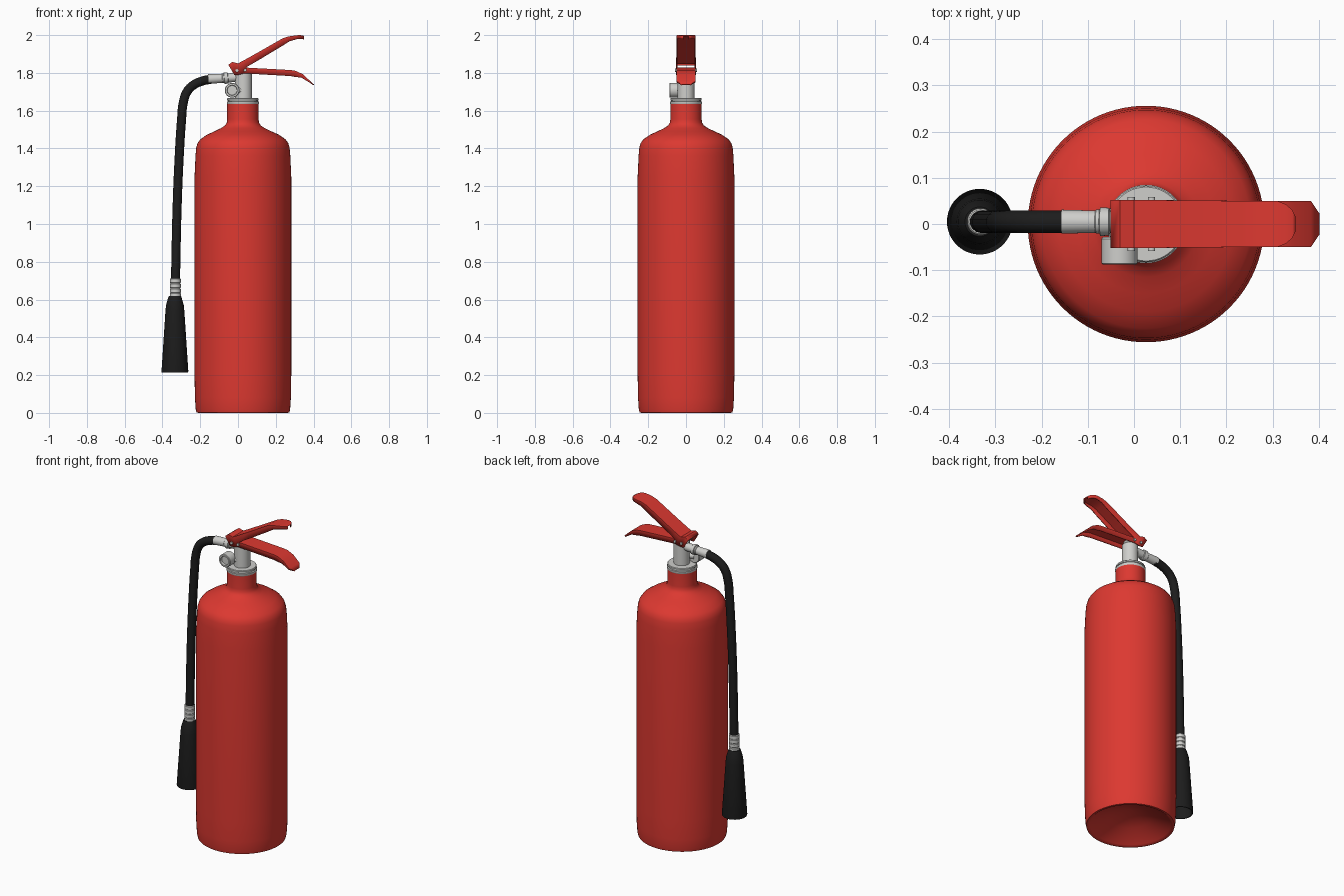
import bpy, bmesh, math
from mathutils import Matrix, Vector


def material(name, rgb):
    m = bpy.data.materials.new(name)
    m.diffuse_color = (*rgb, 1)
    return m


RED = material("red paint", (0.72, 0.04, 0.03))
GREY = material("light grey metal", (0.62, 0.62, 0.60))
BLACK = material("black rubber", (0.012, 0.012, 0.012))


def add_object(name, bm, mat, angle=35):
    me = bpy.data.meshes.new(name)
    bm.to_mesh(me)
    bm.free()
    me.materials.append(mat)
    ob = bpy.data.objects.new(name, me)
    bpy.context.collection.objects.link(ob)
    bpy.ops.object.select_all(action='DESELECT')
    ob.select_set(True)
    bpy.context.view_layer.objects.active = ob
    bpy.ops.object.shade_smooth_by_angle(angle=math.radians(angle))
    return ob


def lathe(name, profile, mat, origin=(0, 0, 0), axis=(0, 0, 1), n=48, angle=35):
    """Turn (radius, height) points around an axis."""
    bm = bmesh.new()
    rings = []
    for r, h in profile:
        if r == 0:
            rings.append([bm.verts.new((0, 0, h))] * n)
        else:
            rings.append([bm.verts.new((r * math.cos(2 * math.pi * i / n),
                                        r * math.sin(2 * math.pi * i / n), h)) for i in range(n)])
    for a, b in zip(rings, rings[1:]):
        for i in range(n):
            j = (i + 1) % n
            quad = list(dict.fromkeys([a[i], a[j], b[j], b[i]]))
            if len(quad) > 2:
                bm.faces.new(quad)
    bmesh.ops.recalc_face_normals(bm, faces=bm.faces[:])
    rot = Vector((0, 0, 1)).rotation_difference(Vector(axis)).to_matrix().to_4x4()
    bm.transform(Matrix.Translation(origin) @ rot)
    return add_object(name, bm, mat, angle)


def rod(name, r, start, end, mat, n=32):
    d = Vector(end) - Vector(start)
    return lathe(name, [(0, 0), (r, 0), (r, d.length), (0, d.length)], mat, start, d.normalized(), n)


def channel(name, stations, mat):
    """Pressed-metal channel: (top x, top z, bottom x, bottom z, half width) per station."""
    bm = bmesh.new()
    rows = [[bm.verts.new(p) for p in ((xb, -w, zb), (xt, -w, zt), (xt, w, zt), (xb, w, zb))]
            for xt, zt, xb, zb, w in stations]
    for a, b in zip(rows, rows[1:]):
        for k in range(3):
            bm.faces.new((a[k], b[k], b[k + 1], a[k + 1]))
    ob = add_object(name, bm, mat, 30)
    s = ob.modifiers.new("sheet thickness", 'SOLIDIFY')
    s.thickness = 0.006
    s.offset = -1
    return ob


CX = 0.026   # cylinder axis
HY = 0.005   # hose plane
HX = -0.334  # horn axis

# Pressure cylinder with recessed base, shoulder and neck
lathe("cylinder_body", [
    (0, 0.10), (0.12, 0.055), (0.225, 0.008), (0.235, 0), (0.246, 0.002), (0.25, 0.02),
    (0.254, 0.08), (0.256, 0.2), (0.256, 1.25), (0.251, 1.36), (0.247, 1.405), (0.240, 1.428),
    (0.226, 1.448), (0.19, 1.473), (0.15, 1.491), (0.115, 1.508), (0.094, 1.522),
    (0.085, 1.537), (0.083, 1.555), (0.083, 1.638), (0, 1.638)], RED, (CX, 0, 0), n=96, angle=50)

# Neck collar and valve
lathe("neck_collar", [(0, 1.634), (0.083, 1.634), (0.085, 1.637), (0.085, 1.648), (0.079, 1.650),
                      (0.079, 1.653), (0.083, 1.655), (0.083, 1.663), (0.080, 1.667), (0, 1.667)],
      GREY, (CX, 0, 0))
lathe("valve_body", [(0, 1.66), (0.045, 1.66), (0.045, 1.80), (0.04, 1.806), (0.036, 1.806),
                     (0.036, 1.821), (0, 1.821)], GREY, (CX + 0.003, 0, 0))

# Pressure gauge with sunken dial
lathe("pressure_gauge", [(0, 0), (0.036, 0), (0.039, 0.004), (0.039, 0.057), (0.036, 0.060),
                         (0.027, 0.060), (0.025, 0.048), (0, 0.048)],
      GREY, (-0.031, -0.028, 1.708), (0, -1, 0))
rod("gauge_stem", 0.018, (0.03, -0.02, 1.708), (-0.031, -0.04, 1.708), GREY)

# Hose outlet, nut and ferrule
lathe("hose_outlet", [(0, 0), (0.024, 0), (0.024, 0.075), (0.030, 0.077), (0.031, 0.096),
                      (0.026, 0.098), (0.026, 0.105), (0.024, 0.107), (0.026, 0.180), (0, 0.180)],
      GREY, (0.023, HY, 1.778), (-1, 0, -0.06))

# Hose
cu = bpy.data.curves.new("hose", 'CURVE')
cu.dimensions = '3D'
cu.bevel_depth = 0.0245
cu.bevel_resolution = 5
cu.resolution_u = 10
cu.use_fill_caps = True
path = [(-0.14, 1.767), (-0.185, 1.758), (-0.235, 1.736), (-0.270, 1.70), (-0.290, 1.64),
        (-0.299, 1.55), (-0.310, 1.38), (-0.322, 1.10), (-0.331, 0.70)]
sp = cu.splines.new('BEZIER')
sp.bezier_points.add(len(path) - 1)
for p, (x, z) in zip(sp.bezier_points, path):
    p.co = (x, HY, z)
    p.handle_left_type = p.handle_right_type = 'AUTO'
cu.materials.append(BLACK)
bpy.context.collection.objects.link(bpy.data.objects.new("hose", cu))

# Ribbed hose coupling
ribs = [(0, 0.61)]
for i in range(4):
    z = 0.61 + i * 0.0255
    ribs += [(0.026, z), (0.029, z + 0.003), (0.029, z + 0.021), (0.026, z + 0.0245)]
lathe("hose_coupling", ribs + [(0, ribs[-1][1])], GREY, (HX + 0.002, HY, 0))

# Discharge horn, hollow below
lathe("discharge_horn", [(0, 0.618), (0.032, 0.618), (0.035, 0.612), (0.047, 0.570), (0.050, 0.54),
                         (0.071, 0.22), (0.070, 0.215), (0.065, 0.215), (0.044, 0.54), (0, 0.56)],
      BLACK, (HX, HY, 0))

# Squeeze lever (upper)
channel("squeeze_lever", [
    (-0.051, 1.843, -0.020, 1.790, 0.052), (-0.030, 1.858, 0.005, 1.790, 0.052),
    (0.000, 1.850, 0.034, 1.797, 0.052), (0.030, 1.866, 0.047, 1.832, 0.052),
    (0.100, 1.905, 0.115, 1.871, 0.051), (0.235, 1.982, 0.246, 1.950, 0.050),
    (0.268, 1.993, 0.272, 1.967, 0.050), (0.310, 1.999, 0.310, 1.978, 0.050),
    (0.330, 2.000, 0.330, 1.980, 0.042), (0.343, 1.998, 0.343, 1.979, 0.030),
    (0.350, 1.996, 0.350, 1.978, 0.015)], RED)

# Carry handle (lower)
channel("carry_handle", [
    (0.000, 1.828, 0.000, 1.792, 0.050), (0.040, 1.828, 0.040, 1.797, 0.050),
    (0.280, 1.815, 0.280, 1.783, 0.050), (0.305, 1.811, 0.300, 1.779, 0.050),
    (0.343, 1.793, 0.335, 1.775, 0.050), (0.383, 1.756, 0.379, 1.749, 0.050),
    (0.402, 1.739, 0.400, 1.734, 0.022)], RED)

# Pivot pins
for side, x, z in (("rear", -0.006, 1.812), ("front", 0.038, 1.814)):
    rod(side + "_pivot_pin", 0.008, (x, -0.058, z), (x, 0.058, z), GREY, 16)
